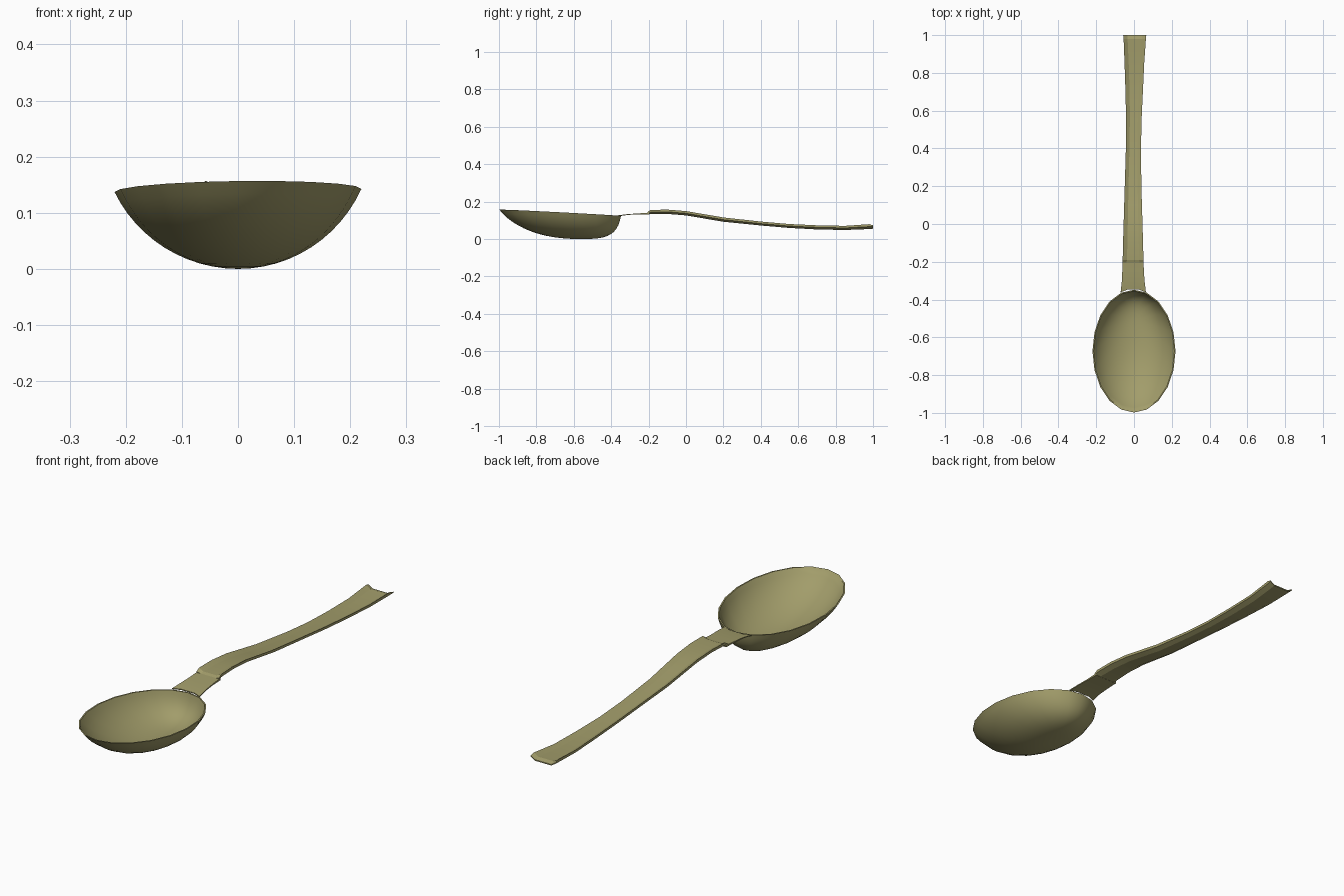
import bpy, bmesh
from math import sin, cos, pi, asin, radians

if "Cube" in bpy.data.objects:
    bpy.data.objects.remove(bpy.data.objects["Cube"], do_unlink=True)

metal = bpy.data.materials.new("olive_brass")
metal.use_nodes = True
colour = (0.36, 0.335, 0.145, 1)
metal.diffuse_color = colour
metal.node_tree.nodes["Principled BSDF"].inputs["Base Color"].default_value = colour


def finish(name, bm, angle):
    bmesh.ops.recalc_face_normals(bm, faces=bm.faces)
    mesh = bpy.data.meshes.new(name)
    bm.to_mesh(mesh)
    bm.free()
    obj = bpy.data.objects.new(name, mesh)
    bpy.context.collection.objects.link(obj)
    mesh.materials.append(metal)
    bpy.ops.object.select_all(action="DESELECT")
    obj.select_set(True)
    bpy.context.view_layer.objects.active = obj
    bpy.ops.object.shade_smooth_by_angle(angle=radians(angle))
    return obj


def bridge(bm, a, b):
    for i in range(len(a)):
        j = (i + 1) % len(a)
        bm.faces.new((a[i], a[j], b[j], b[i]))


# Bowl: a spherical cap stretched lengthwise, deepest toward the handle
SEGMENTS, RINGS = 20, 12
HALF_WIDTH, HALF_LENGTH, RADIUS = 0.22, 0.325, 0.243
rim_angle = asin(HALF_WIDTH / RADIUS)


def bowl_layer(bm, inset):
    rings = []
    for k in range(1, RINGS + 1):
        a = rim_angle * k / RINGS
        t = sin(a) / sin(rim_angle)
        depth = RADIUS * (1 - cos(a))
        centre = -0.555 - 0.118 * t ** 1.5
        ring = []
        for i in range(SEGMENTS):
            u = 2 * pi * i / SEGMENTS
            x = (HALF_WIDTH - inset) * t * cos(u)
            y = centre + (HALF_LENGTH - inset) * t ** 0.75 * sin(u)
            tilt = 1 - 0.12 * t * sin(u) + 0.02 * t * cos(u)
            z = depth * tilt + inset * (1 - t ** 4)
            ring.append(bm.verts.new((x, y, z)))
        rings.append(ring)
    for a, b in zip(rings, rings[1:]):
        bridge(bm, a, b)
    pole = bm.verts.new((0, -0.555, inset))
    for i in range(SEGMENTS):
        bm.faces.new((pole, rings[0][i], rings[0][(i + 1) % SEGMENTS]))
    return rings[-1]


bm = bmesh.new()
bridge(bm, bowl_layer(bm, 0), bowl_layer(bm, 0.006))
finish("bowl", bm, 50)


# Lofted strips; each station: y, centre x, half width, fold half width,
# underside z, edge lift, thickness
def loft(name, stations, end_bulge=0):
    bm = bmesh.new()
    loops = []
    for n, (y, cx, w, r, z, lift, thick) in enumerate(stations):
        bulge = end_bulge if n == 0 else 0
        lower = [(-w, lift, 0), (-r, 0, bulge), (r, 0, bulge), (w, lift, 0)]
        loop = [bm.verts.new((cx + x, y + b, z + up)) for x, up, b in lower]
        loop += [bm.verts.new((cx + x, y + b, z + up + thick))
                 for x, up, b in reversed(lower)]
        loops.append(loop)
    for a, b in zip(loops, loops[1:]):
        bridge(bm, a, b)
    for loop in (loops[0], loops[-1]):
        for i in range(3):
            bm.faces.new((loop[i], loop[i + 1], loop[6 - i], loop[7 - i]))
    return finish(name, bm, 16)


# Thin flat neck joining the bowl rim
loft("neck", [
    (-0.362, -0.004, 0.067, 0.033, 0.123, 0, 0.004),
    (-0.31, -0.004, 0.061, 0.032, 0.129, 0, 0.004),
    (-0.25, -0.005, 0.057, 0.032, 0.131, 0, 0.006),
    (-0.195, -0.005, 0.056, 0.032, 0.132, 0, 0.009),
], end_bulge=0.014)

# Long curved handle with a shallow channel and a flared tip
loft("handle", [
    (-0.205, -0.005, 0.056, 0.036, 0.132, 0.004, 0.008),
    (-0.19, -0.005, 0.055, 0.032, 0.133, 0.01, 0.012),
    (-0.1, -0.005, 0.053, 0.03, 0.134, 0.011, 0.012),
    (0.0, -0.005, 0.05, 0.028, 0.126, 0.011, 0.012),
    (0.1, -0.005, 0.047, 0.026, 0.109, 0.011, 0.012),
    (0.2, -0.005, 0.044, 0.024, 0.092, 0.011, 0.012),
    (0.4, -0.003, 0.04, 0.021, 0.072, 0.01, 0.011),
    (0.55, -0.001, 0.041, 0.021, 0.059, 0.01, 0.011),
    (0.7, 0.001, 0.046, 0.024, 0.051, 0.011, 0.011),
    (0.85, 0.002, 0.052, 0.03, 0.048, 0.011, 0.011),
    (0.98, 0.004, 0.059, 0.038, 0.053, 0.013, 0.013),
    (1.0, 0.004, 0.061, 0.04, 0.055, 0.013, 0.005),
])
